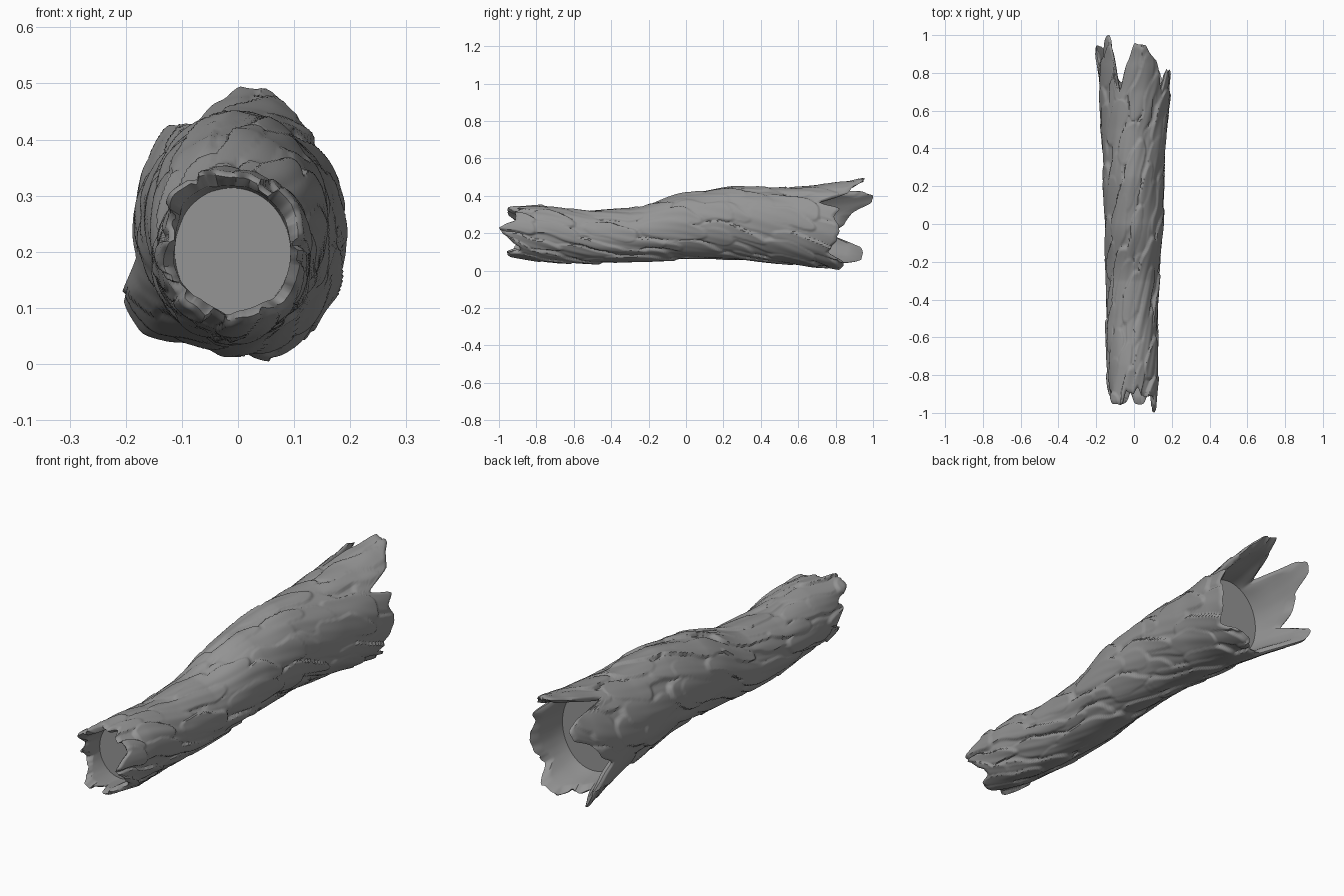
import bpy, bmesh, math, random
from mathutils import Vector, noise

random.seed(11)
if "Cube" in bpy.data.objects:
    bpy.data.objects.remove(bpy.data.objects["Cube"])

bark = bpy.data.materials.new("grey bark")
bark.use_nodes = True
GREY = (0.3, 0.3, 0.3, 1)
bark.diffuse_color = GREY
bark.node_tree.nodes["Principled BSDF"].inputs["Base Color"].default_value = GREY

SIDES = 176
TAU = math.tau
TWIST = -1.5

# Trunk outline along y: y, left x, right x, bottom z, top z
OUTLINE = [(-1, -.128, .115, .08, .335), (-.75, -.145, .125, .05, .345), (-.5, -.147, .125, .04, .32),
           (-.3, -.147, .13, .045, .325), (0, -.15, .153, .06, .415), (.25, -.155, .158, .065, .445),
           (.5, -.17, .175, .043, .438), (.7, -.18, .19, .02, .45), (.85, -.185, .195, .01, .47),
           (1, -.19, .2, .01, .495)]
# Splintered ends: angle in degrees, y of the edge, outward flare
FRONT = [(0, -.985, 0), (12, -1, 0), (30, -.91, 0), (52, -.915, 0), (66, -.91, 0), (76, -.865, 0),
         (88, -.9, 0), (104, -.885, .005), (114, -.95, .015), (140, -.955, .02), (156, -.89, .005),
         (172, -.92, 0), (192, -.86, 0), (212, -.9, 0), (232, -.955, 0), (252, -.95, 0), (264, -.9, 0),
         (278, -.955, 0), (298, -.95, 0), (318, -.88, 0), (335, -.92, 0), (360, -.985, 0)]
BACK = [(0, .82, .01), (14, .79, .005), (24, .82, .005), (40, .72, 0), (52, .87, 0), (64, .9, 0),
        (74, .95, .005), (90, .955, .005), (102, .86, 0), (116, .7, 0), (132, .95, 0), (140, 1, 0),
        (150, .985, 0), (164, .88, 0), (178, .85, 0), (192, .77, .01), (207, .94, .05),
        (222, .945, .05), (246, .75, .01), (268, .78, 0), (288, .84, .02), (304, .84, .025),
        (322, .76, .005), (342, .81, .012), (360, .82, .01)]


def sample(keys, t):
    """Eased interpolation through a key list."""
    for a, b in zip(keys, keys[1:]):
        if t <= b[0]:
            f = max(0, (t - a[0]) / (b[0] - a[0]))
            f = (f + f * f * (3 - 2 * f)) / 2
            return [p + (q - p) * f for p, q in zip(a[1:], b[1:])]
    return keys[-1][1:]


# Long narrow overlapping bark plates that wind round the trunk
plates = []
BANDS, AROUND = 12, 11
for band in range(BANDS):
    for k in range(AROUND):
        plates.append((-.93 + 1.82 * band / (BANDS - 1) + random.uniform(-.08, .08),
                       TAU * (k + .5 * (band % 2) + random.uniform(-.35, .35)) / AROUND,
                       random.uniform(.1, .24), random.uniform(.17, .36),
                       random.uniform(.007, .021)))


def bark_height(angle, y):
    c, s = math.cos(angle), math.sin(angle)
    wobble = .14 * noise.noise(Vector((c * 2, s * 2, y * 8)))
    best = 0
    for py, pa, length, width, thick in plates:
        v = (y - py) / length
        if abs(v) > 1:
            continue
        u = ((angle - TWIST * y - pa + wobble + math.pi) % TAU - math.pi) / width
        if abs(u) < 1:
            d = abs(u) ** 2.5 + abs(v) ** 2.5
            if d < 1:
                edge = min(1, (1 - d) / .3)
                best = max(best, thick * edge * (.75 + .2 * v + .2 * u))
    turned = angle - TWIST * y
    grain = noise.noise(Vector((math.cos(turned) * 5, math.sin(turned) * 5, y * 3)))
    return best - .009 + .004 * grain


def section(angle, y, offset):
    """Point on the trunk wall, pushed outward by offset."""
    x0, x1, z0, z1 = sample(OUTLINE, y)
    c, s = math.cos(angle), math.sin(angle)
    return Vector(((x0 + x1) / 2 + c * ((x1 - x0) / 2 + offset), y,
                   (z0 + z1) / 2 + s * ((z1 - z0) / 2 + offset)))


def ragged(angle):
    return .02 * noise.noise(Vector((math.cos(angle) * 5, math.sin(angle) * 5, 3)))


def steps(start, end, count):
    return [start + (end - start) * i / count for i in range(count)]


# Each column runs from the front floor, over the front lip, along the bark,
# over the back lip and down to the back floor
FRONT_FLOOR, BACK_FLOOR, INNER = -.8, .64, 8


def column(angle):
    deg = math.degrees(angle)
    front, front_flare = sample(FRONT, deg)
    back, back_flare = sample(BACK, deg)
    front = max(-1, front + ragged(angle))
    back = min(1, back + ragged(angle + 2))

    def splay(y):
        return (back_flare * max(0, (y - .6) / .35) ** 1.5
                + front_flare * max(0, (-.75 - y) / .2) ** 1.5)

    pts = []
    for i, y in enumerate(steps(FRONT_FLOOR, front + .012, INNER)):
        pts.append(section(angle, y, -.03 + .008 * i / INNER + splay(y)))
    # Only the splintered ends stretch, so the plates in between stay even
    for y in (steps(front, FRONT_FLOOR, 24) + steps(FRONT_FLOOR, BACK_FLOOR, 150)
              + steps(BACK_FLOOR, back, 34) + [back]):
        lip = min(1, (y - front) / .025, (back - y) / .025)
        pts.append(section(angle, y, bark_height(angle, y) - .009 * (1 - lip) ** 2 + splay(y)))
    for i, y in reversed(list(enumerate(steps(BACK_FLOOR, back - .01, INNER)))):
        pts.append(section(angle, y, -.034 + .012 * i / INNER + splay(y)))
    return pts


def build_trunk():
    bm = bmesh.new()
    cols = [[bm.verts.new(p) for p in column(TAU * k / SIDES)] for k in range(SIDES)]
    for k, a in enumerate(cols):
        b = cols[(k + 1) % SIDES]
        for i in range(len(a) - 1):
            bm.faces.new((a[i], b[i], b[i + 1], a[i + 1]))
    # Flat wood floors inside both hollow ends
    for end in (0, -1):
        ring = [c[end] for c in cols]
        middle = bm.verts.new(sum((v.co for v in ring), Vector()) / SIDES)
        for k in range(SIDES):
            bm.faces.new((ring[k], ring[(k + 1) % SIDES], middle))
    bmesh.ops.recalc_face_normals(bm, faces=bm.faces)
    mesh = bpy.data.meshes.new("hollow_log")
    bm.to_mesh(mesh)
    bm.free()
    mesh.materials.append(bark)
    log = bpy.data.objects.new("hollow_log", mesh)
    bpy.context.collection.objects.link(log)
    bpy.context.view_layer.objects.active = log
    log.select_set(True)
    bpy.ops.object.shade_smooth_by_angle(angle=math.radians(50))


build_trunk()
